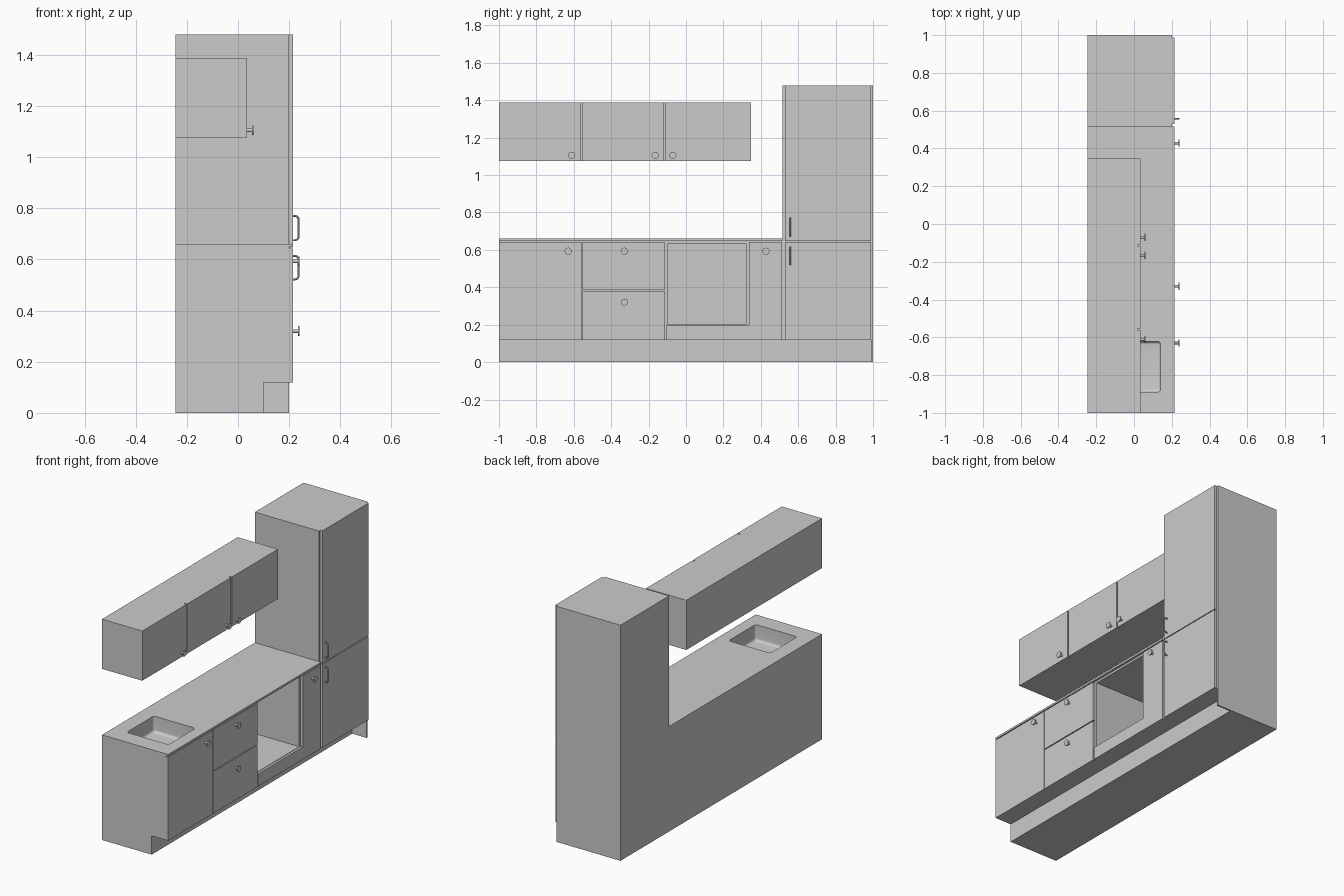
import bpy, bmesh, math
from mathutils import Vector, Matrix

if "Cube" in bpy.data.objects:
    bpy.data.objects.remove(bpy.data.objects["Cube"])


def make(name, bm):
    bmesh.ops.recalc_face_normals(bm, faces=bm.faces[:])
    me = bpy.data.meshes.new(name)
    bm.to_mesh(me)
    bm.free()
    ob = bpy.data.objects.new(name, me)
    bpy.context.collection.objects.link(ob)
    return ob


def box(name, x, y, z, bevel=0):
    bm = bmesh.new()
    bmesh.ops.create_cube(bm, size=1)
    for v in bm.verts:
        for i, (a, b) in enumerate((x, y, z)):
            v.co[i] = a if v.co[i] < 0 else b
    if bevel:
        bmesh.ops.bevel(bm, geom=bm.edges[:], offset=bevel, segments=5,
                        profile=0.5, affect='EDGES')
    return make(name, bm)


def extrude_y(name, profile, y0, y1):
    bm = bmesh.new()
    f = bm.faces.new([bm.verts.new((x, y0, z)) for x, z in profile])
    r = bmesh.ops.extrude_face_region(bm, geom=[f])
    bmesh.ops.translate(bm, vec=(0, y1 - y0, 0),
                        verts=[g for g in r['geom'] if isinstance(g, bmesh.types.BMVert)])
    return make(name, bm)


def activate(ob):
    bpy.ops.object.select_all(action='DESELECT')
    ob.select_set(True)
    bpy.context.view_layer.objects.active = ob


def cut(ob, cutter):
    m = ob.modifiers.new("cut", 'BOOLEAN')
    m.operation, m.solver, m.object = 'DIFFERENCE', 'EXACT', cutter
    activate(ob)
    bpy.ops.object.modifier_apply(modifier=m.name)
    bpy.data.objects.remove(cutter, do_unlink=True)


def knob(name, x, y, z):
    # thin stem with a flat round cap, pointing along +x
    bm = bmesh.new()
    for r, a, b in ((0.007, -0.002, 0.02), (0.019, 0.02, 0.025)):
        bmesh.ops.create_cone(bm, cap_ends=True, segments=24, radius1=r, radius2=r, depth=b - a,
                              matrix=Matrix.Translation((x + (a + b) / 2, y, z))
                              @ Matrix.Rotation(math.pi / 2, 4, 'Y'))
    ob = make(name, bm)
    activate(ob)
    bpy.ops.object.shade_smooth_by_angle()


def bar_handle(name, x, y, z0, z1):
    # U-shaped tube with rounded corners
    r, d = 0.015, 0.022
    pts = [(x - 0.002, z0)]
    for cz, s in ((z0 + r, -90), (z1 - r, 0)):
        for i in range(6):
            a = math.radians(s + i * 18)
            pts.append((x + d - r + r * math.cos(a), cz + r * math.sin(a)))
    pts.append((x - 0.002, z1))
    cu = bpy.data.curves.new(name, 'CURVE')
    cu.dimensions = '3D'
    cu.bevel_depth, cu.bevel_resolution, cu.use_fill_caps = 0.004, 3, True
    sp = cu.splines.new('POLY')
    sp.points.add(len(pts) - 1)
    for p, (px, pz) in zip(sp.points, pts):
        p.co = (px, y, pz, 1)
    ob = bpy.data.objects.new(name, cu)
    bpy.context.collection.objects.link(ob)
    activate(ob)
    bpy.ops.object.convert(target='MESH')
    bpy.ops.object.shade_smooth_by_angle()


BACK, BODY, FRONT = -0.245, 0.2, 0.215
FX = (BODY, FRONT)

# base run with plinth and worktop lip, oven niche and sink cut in
base = extrude_y("base_cabinet", [(BACK, 0), (0.1, 0), (0.1, 0.118), (BODY, 0.118), (BODY, 0.648),
                                  (FRONT, 0.648), (FRONT, 0.66), (BACK, 0.66)], -1, 0.517)
cut(base, box("niche_cutter", (-0.23, 0.3), (-0.1, 0.322), (0.2, 0.635)))
cut(base, box("sink_cutter", (-0.15, 0.14), (-0.89, -0.622), (0.56, 0.74), 0.017))
activate(base)
bpy.ops.object.shade_smooth_by_angle()

# tall cabinet and its floor-length end panel
extrude_y("tall_cabinet", [(BACK, 0), (0.1, 0), (0.1, 0.118), (BODY, 0.118),
                           (BODY, 1.48), (BACK, 1.48)], 0.517, 0.99)
box("tall_end_panel", (BACK, BODY), (0.99, 1), (0, 1.48))

# base and tall fronts: y range, z range
fronts = {
    "sink_door": ((-1, -0.56), (0.118, 0.642)),
    "lower_drawer": ((-0.554, -0.116), (0.118, 0.38)),
    "upper_drawer": ((-0.554, -0.116), (0.386, 0.642)),
    "niche_panel": ((-0.108, 0.336), (0.118, 0.197)),
    "narrow_door": ((0.336, 0.513), (0.118, 0.642)),
    "tall_lower_door": ((0.53, 0.988), (0.118, 0.642)),
    "tall_upper_door": ((0.53, 0.988), (0.647, 1.48)),
}
for n, (y, z) in fronts.items():
    box(n, FX, y, z)

# wall cabinet with three doors
box("wall_cabinet", (BACK, 0.018), (-1, 0.347), (1.075, 1.387))
for i, y in enumerate(((-1, -0.561), (-0.554, -0.117), (-0.11, 0.347))):
    box(f"wall_door_{i + 1}", (0.018, 0.035), y, (1.075, 1.387))

# knobs and bar handles
for i, (x, y, z) in enumerate(((FRONT, -0.63, 0.593), (FRONT, -0.33, 0.593), (FRONT, -0.33, 0.32),
                               (FRONT, 0.428, 0.593), (0.035, -0.612, 1.105),
                               (0.035, -0.165, 1.105), (0.035, -0.07, 1.105))):
    knob(f"knob_{i + 1}", x, y, z)
bar_handle("upper_bar_handle", FRONT, 0.558, 0.675, 0.77)
bar_handle("lower_bar_handle", FRONT, 0.558, 0.522, 0.614)
